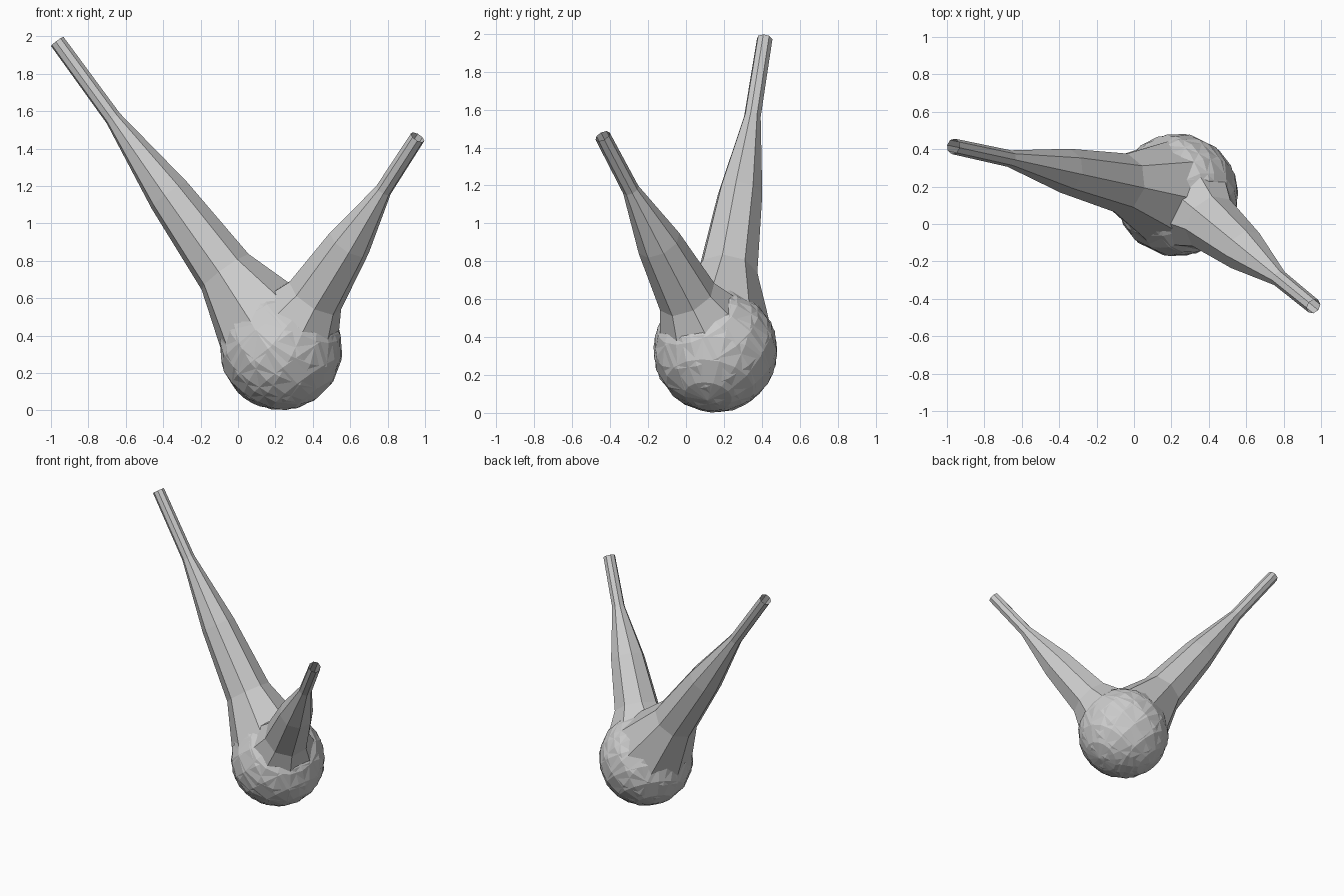
import bpy, bmesh, math
from mathutils import Vector

if "Cube" in bpy.data.objects:
    bpy.data.objects.remove(bpy.data.objects["Cube"])

CENTRE = Vector((0.23, 0.155, 0.33))
SIDES = 8
RADII = [0.33, 0.16, 0.12, 0.045, 0.042]   # root to tip, evenly spaced


def new_object(name, bm):
    mesh = bpy.data.meshes.new(name)
    bm.to_mesh(mesh)
    bm.free()
    ob = bpy.data.objects.new(name, mesh)
    bpy.context.collection.objects.link(ob)
    return ob


def place(ob, axis):
    ob.location = CENTRE
    ob.rotation_mode = 'QUATERNION'
    ob.rotation_quaternion = axis.to_track_quat('Z', 'Y')


# open-ended tapering arm that starts inside the ball
def arm(name, tip):
    axis = Vector(tip) - CENTRE
    bm = bmesh.new()
    rings = []
    for i, r in enumerate(RADII):
        z = axis.length * i / (len(RADII) - 1)
        rings.append([bm.verts.new((r * math.cos(a), r * math.sin(a), z))
                      for a in (2 * math.pi * k / SIDES for k in range(SIDES))])
    for low, high in zip(rings, rings[1:]):
        for k in range(SIDES):
            n = (k + 1) % SIDES
            bm.faces.new((low[k], low[n], high[n], high[k]))
    place(new_object(name, bm), axis)


# faceted ball aligned with its arm
def ball(name, tip):
    bm = bmesh.new()
    bmesh.ops.create_uvsphere(bm, u_segments=16, v_segments=8, radius=0.33)
    place(new_object(name, bm), Vector(tip) - CENTRE)


for side, tip in (("long", (-0.966, 0.415, 1.972)), ("short", (0.96, -0.44, 1.46))):
    arm(side + "_arm", tip)
    ball(side + "_arm_ball", tip)
